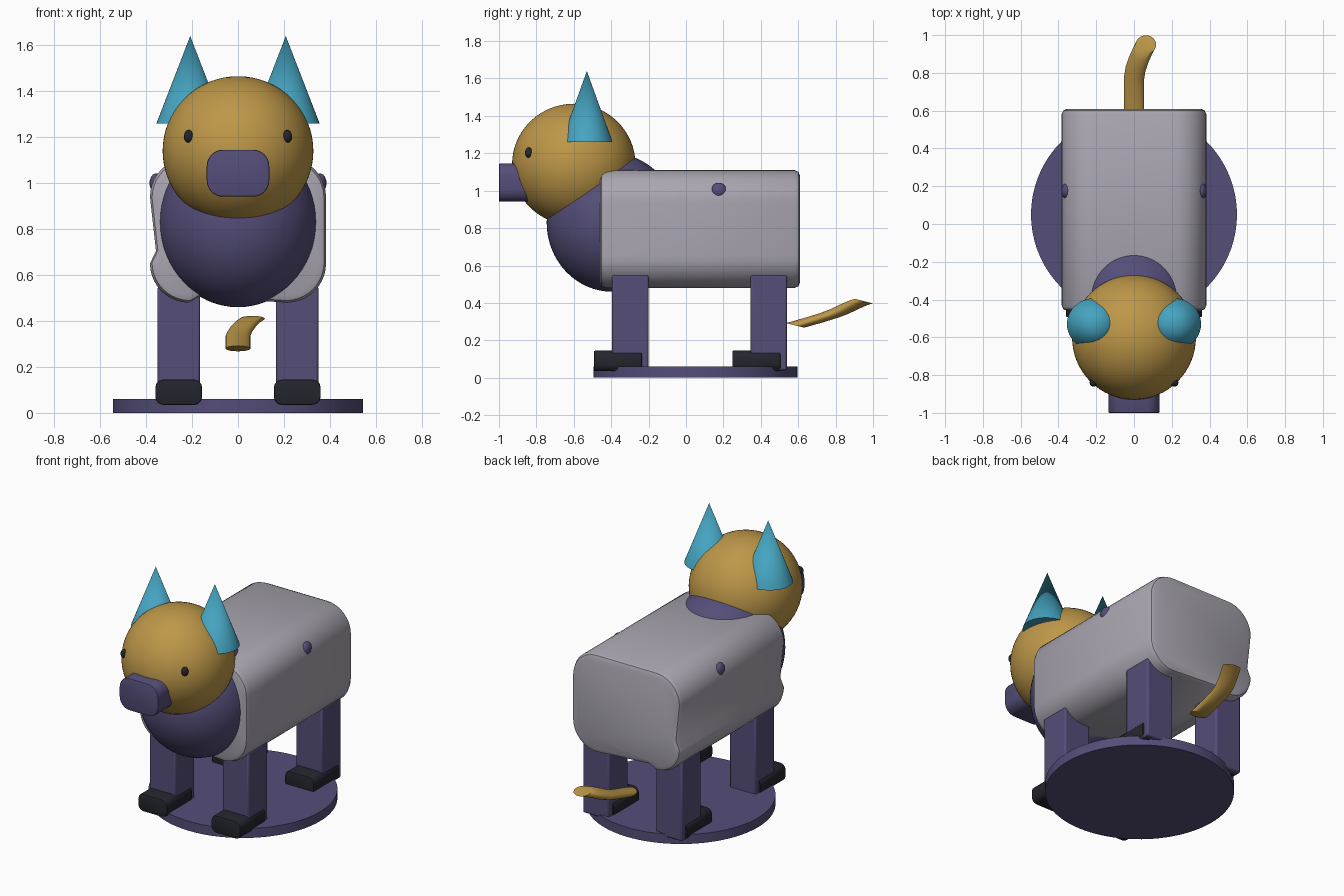
import bpy, bmesh, math
from mathutils import Vector

old = bpy.data.objects.get("Cube")
if old:
    bpy.data.objects.remove(old, do_unlink=True)


def material(name, rgb):
    m = bpy.data.materials.new(name)
    m.use_nodes = True
    m.diffuse_color = (*rgb, 1)
    m.node_tree.nodes["Principled BSDF"].inputs["Base Color"].default_value = (*rgb, 1)
    return m


GREY = material("pale_grey", (0.40, 0.38, 0.44))
GOLD = material("gold", (0.51, 0.31, 0.065))
PURPLE = material("dusk_purple", (0.089, 0.076, 0.19))
TEAL = material("teal_blue", (0.06, 0.37, 0.53))
BLACK = material("soft_black", (0.018, 0.019, 0.027))


def finish(ob, name, mat, smooth=True):
    ob.name = name
    ob.data.name = name
    ob.data.materials.append(mat)
    if smooth:
        bpy.ops.object.select_all(action="DESELECT")
        ob.select_set(True)
        bpy.context.view_layer.objects.active = ob
        bpy.ops.object.shade_smooth_by_angle(angle=math.radians(35))
    return ob


def loft(name, loops, mat):
    """Skin a row of equal-length closed loops and cap both ends."""
    bm = bmesh.new()
    rows = [[bm.verts.new(p) for p in loop] for loop in loops]
    n = len(rows[0])
    for a, b in zip(rows, rows[1:]):
        for i in range(n):
            j = (i + 1) % n
            bm.faces.new((a[i], a[j], b[j], b[i]))
    bm.faces.new(rows[0])
    bm.faces.new(rows[-1])
    bmesh.ops.recalc_face_normals(bm, faces=bm.faces)
    me = bpy.data.meshes.new(name)
    bm.to_mesh(me)
    bm.free()
    ob = bpy.data.objects.new(name, me)
    bpy.context.collection.objects.link(ob)
    return finish(ob, name, mat)


def corner_arcs(hx, hz, r, steps):
    """Four quarter arcs of a rounded rectangle, starting at +x +z."""
    arcs = []
    for q, (sx, sz) in enumerate([(1, 1), (-1, 1), (-1, -1), (1, -1)]):
        arcs.append([(sx * (hx - r) + r * math.cos(a), sz * (hz - r) + r * math.sin(a))
                     for a in (math.pi / 2 * (q + k / steps) for k in range(steps + 1))])
    return arcs


def prism(name, profile, centre, hx, hz, y0, y1, edge, mat):
    """Run an xz profile along y, with softened end rims."""
    cx, cz = centre
    loops = []
    stations = [(y0, edge), (y0 + edge * 0.3, edge * 0.3), (y0 + edge, 0),
                (y1 - edge, 0), (y1 - edge * 0.3, edge * 0.3), (y1, edge)]
    for y, d in stations:
        loops.append([(cx + x * (1 - d / hx), y, cz + z * (1 - d / hz)) for x, z in profile])
    return loft(name, loops, mat)


def ball(name, loc, radii, mat, seg=48):
    bpy.ops.mesh.primitive_uv_sphere_add(segments=seg, ring_count=seg // 2, location=loc)
    ob = bpy.context.object
    for v in ob.data.vertices:
        v.co = Vector(a * b for a, b in zip(v.co, radii))
    return finish(ob, name, mat)


def box(name, lo, hi, bevel, mat):
    lo, hi = Vector(lo), Vector(hi)
    bpy.ops.mesh.primitive_cube_add(size=1, location=(lo + hi) / 2)
    ob = bpy.context.object
    for v in ob.data.vertices:
        v.co = Vector(a * b for a, b in zip(v.co, hi - lo))
    mod = ob.modifiers.new("soft_edges", "BEVEL")
    mod.width = bevel
    mod.segments = 2
    return finish(ob, name, mat)


# Stand
bpy.ops.mesh.primitive_cylinder_add(vertices=96, radius=0.545, depth=0.06, location=(0, 0.05, 0.03))
finish(bpy.context.object, "stand", PURPLE)

# Body, with a slack side panel and belly panel on one lower corner
hx, hz = 0.383, 0.315
arcs = corner_arcs(hx, hz, 0.17, 10)
profile = arcs[0] + arcs[1] + [(-0.357, -0.09)] + arcs[2] + [(-0.17, -0.29)] + arcs[3]
prism("body", profile, (0, 0.795), hx, hz, -0.46, 0.61, 0.03, GREY)

# Chest and head
ball("chest", (0, -0.395, 0.83), (0.345, 0.35, 0.37), PURPLE, 64)
ball("head", (0, -0.6, 1.14), (0.328, 0.33, 0.325), GOLD, 64)

# Snout
arc = corner_arcs(0.136, 0.102, 0.07, 8)
prism("snout", sum(arc, []), (0, 1.043), 0.136, 0.102, -1.0, -0.7, 0.006, PURPLE)

for side, sx in (("left", 1), ("right", -1)):
    # Eyes, ears and side buttons
    ball(side + "_eye", (sx * 0.214, -0.84, 1.203), (0.021, 0.021, 0.028), BLACK, 24)
    bpy.ops.mesh.primitive_cone_add(vertices=48, radius1=1, depth=0.38,
                                    location=(sx * 0.208, -0.53, 1.45))
    ear = bpy.context.object
    for v in ear.data.vertices:
        v.co.x *= 0.147
        v.co.y *= 0.137
    finish(ear, side + "_ear", TEAL)
    ball(side + "_button", (sx * 0.357, 0.175, 1.0), (0.028, 0.042, 0.042), PURPLE, 24)

    # Legs and feet
    for end, y in (("front", -0.395), ("back", 0.345)):
        x0, x1 = sorted((sx * 0.165, sx * 0.35))
        box(f"{end}_{side}_leg", (x0, y, 0.04), (x1, y + 0.195, 0.552), 0.01, PURPLE)
        toe = corner_arcs(0.102, 0.055, 0.035, 3)
        prism(f"{end}_{side}_foot", sum(toe, []), (sx * 0.258, 0.09), 0.102, 0.055,
              y - 0.097, y + 0.16, 0.006, BLACK)

# Tail, a sheared sweep of nearly level rings
path = [(0, 0.583, 0.28), (0, 0.69, 0.31), (0, 0.77, 0.335), (0.008, 0.82, 0.354),
        (0.025, 0.87, 0.378), (0.045, 0.915, 0.398), (0.063, 0.95, 0.41)]
rings = []
for x, y, z in path:
    ring = []
    for k in range(24):
        a = math.tau * k / 24
        ring.append((x + 0.054 * math.cos(a), y + 0.049 * math.sin(a), z - 0.012 * math.sin(a)))
    rings.append(ring)
loft("tail", rings, GOLD)
